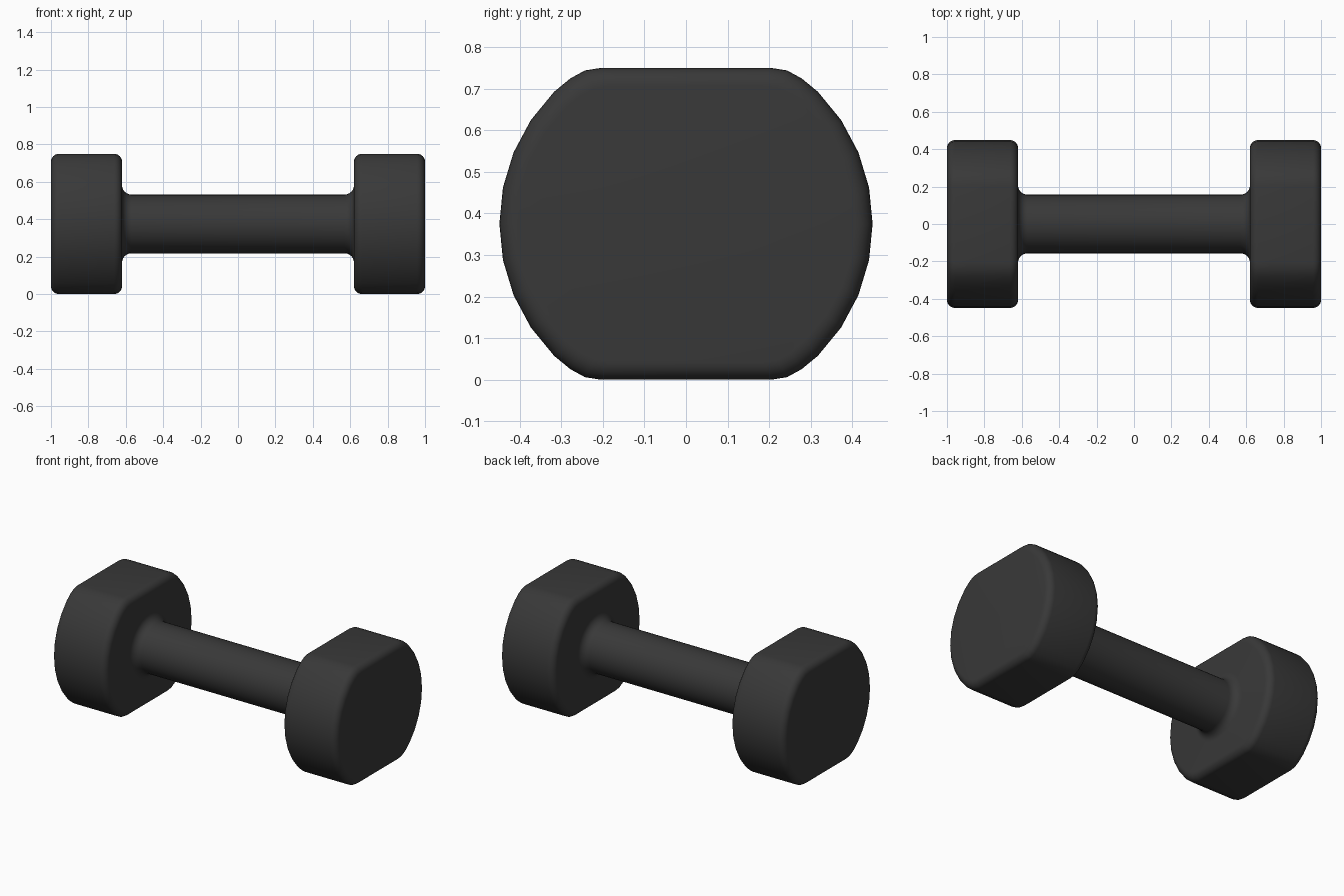
import bpy, bmesh
from math import sin, cos, pi, radians

if "Cube" in bpy.data.objects:
    bpy.data.objects.remove(bpy.data.objects["Cube"])

N = 32
CZ = 0.375

# Head outline: one quadrant of a circle clipped by a flat, mirrored to a full loop
quad = [(0.449 * cos(i * pi / 16), 0.449 * sin(i * pi / 16)) for i in range(5)]
quad += [(0.278, 0.350), (0.243, 0.369), (0.205, 0.375)]
half = quad + [(0, 0.375)] + [(-y, z) for y, z in quad[:0:-1]]
outline = half + [(-y, -z) for y, z in half]


def head_ring(x, inset):
    return [(x, y * (1 - inset / 0.45), z * (1 - inset / 0.375) + CZ) for y, z in outline]


def grip_ring(x, r):
    return [(x, r * cos(2 * pi * i / N), r * sin(2 * pi * i / N) + CZ) for i in range(N)]


# Rings of the right half, from the handle's end out to the end cap
STEPS = 6
F, B = 0.05, 0.043
arc = [i * pi / 2 / STEPS for i in range(STEPS + 1)]
right = [grip_ring(0.62 - F + F * sin(a), 0.157 + F * (1 - cos(a))) for a in arc]
right += [head_ring(0.62 + B * (1 - cos(a)), B * (1 - sin(a))) for a in arc]
right += [head_ring(1 - B * (1 - sin(a)), B * (1 - cos(a))) for a in arc]
left = [[(-x, y, z) for x, y, z in ring] for ring in reversed(right)]

# Skin the rings into one continuous body with a cap at each end
bm = bmesh.new()
loops = [[bm.verts.new(p) for p in ring] for ring in left + right]
for a, b in zip(loops, loops[1:]):
    for i in range(N):
        j = (i + 1) % N
        bm.faces.new((a[i], a[j], b[j], b[i]))
bm.faces.new(loops[0])
bm.faces.new(loops[-1])
bmesh.ops.recalc_face_normals(bm, faces=bm.faces)
mesh = bpy.data.meshes.new("dumbbell")
bm.to_mesh(mesh)
bm.free()

dumbbell = bpy.data.objects.new("dumbbell", mesh)
bpy.context.collection.objects.link(dumbbell)
mat = bpy.data.materials.new("black_rubber")
mat.diffuse_color = (0.04, 0.04, 0.04, 1)
mat.use_nodes = True
mat.node_tree.nodes["Principled BSDF"].inputs["Base Color"].default_value = mat.diffuse_color
mesh.materials.append(mat)

bpy.context.view_layer.objects.active = dumbbell
dumbbell.select_set(True)
bpy.ops.object.shade_smooth_by_angle(angle=radians(40))
